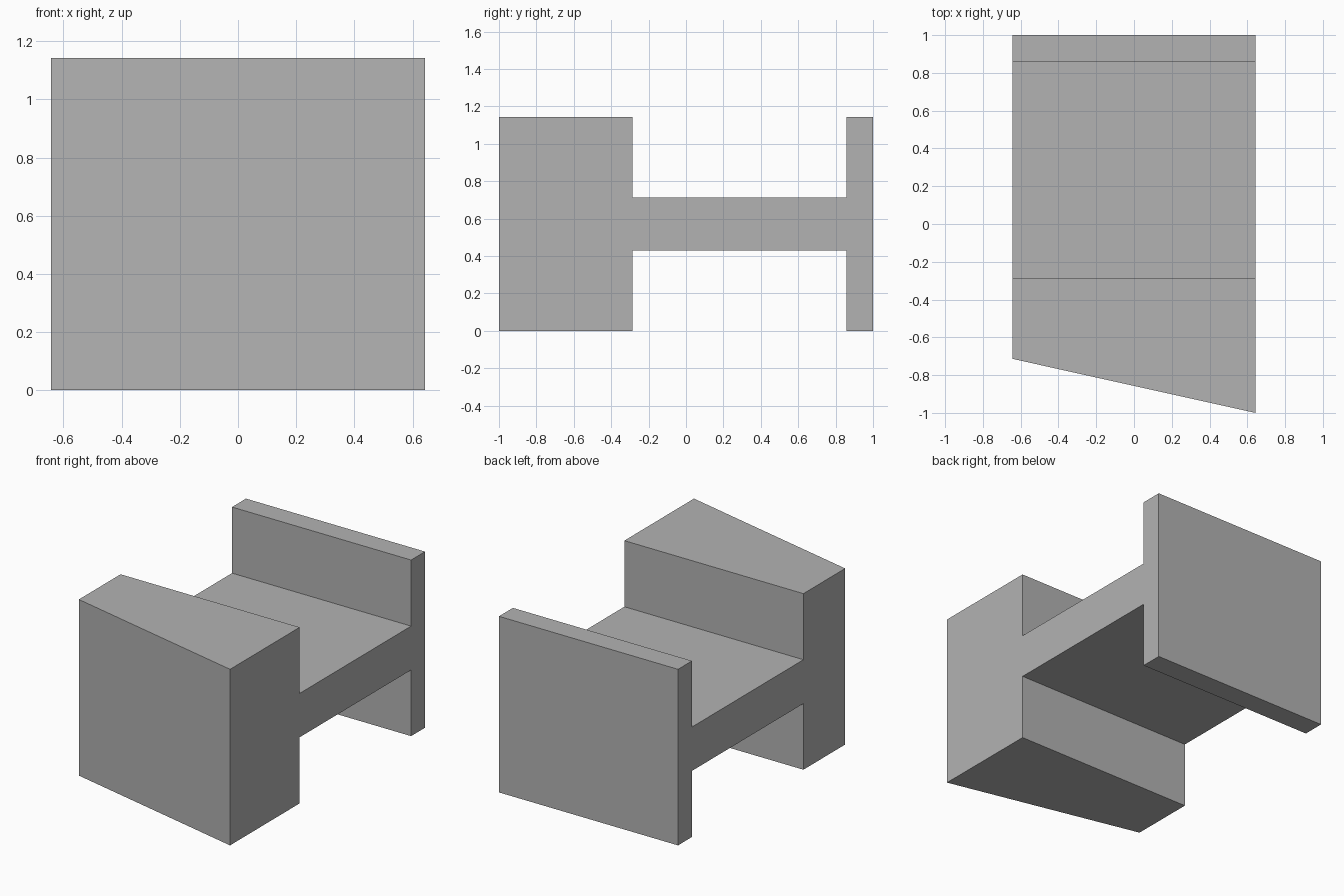
import bpy
import bmesh
from mathutils import Vector

cube = bpy.data.objects.get("Cube")
if cube:
    bpy.data.objects.remove(cube, do_unlink=True)

HALF_W = 0.643      # half width along x
HEIGHT = 1.143
WEB_LOW, WEB_TOP = 0.429, 0.714
FRONT, BLOCK_BACK, FLANGE_FRONT, BACK = -1.0, -0.286, 0.857, 1.0
SKEW = 0.286        # how far the front face recedes on the right side

# One plain grey finish
grey = bpy.data.materials.new("plain_grey")
grey.use_nodes = True
colour = (0.45, 0.45, 0.45, 1.0)
grey.diffuse_color = colour
grey.node_tree.nodes["Principled BSDF"].inputs["Base Color"].default_value = colour

# H-shaped side profile (y, z): thick front block, web, thin back flange
profile = [
    (FRONT, 0), (BLOCK_BACK, 0), (BLOCK_BACK, WEB_LOW), (FLANGE_FRONT, WEB_LOW),
    (FLANGE_FRONT, 0), (BACK, 0), (BACK, HEIGHT), (FLANGE_FRONT, HEIGHT),
    (FLANGE_FRONT, WEB_TOP), (BLOCK_BACK, WEB_TOP), (BLOCK_BACK, HEIGHT), (FRONT, HEIGHT),
]
bm = bmesh.new()
side = bm.faces.new([bm.verts.new((HALF_W, y, z)) for y, z in profile])
result = bmesh.ops.extrude_face_region(bm, geom=[side], use_keep_orig=True)
far_verts = [g for g in result["geom"] if isinstance(g, bmesh.types.BMVert)]
bmesh.ops.translate(bm, verts=far_verts, vec=Vector((-2 * HALF_W, 0, 0)))

# Slanted front face
for v in far_verts:
    if v.co.y < BLOCK_BACK - 0.1:
        v.co.y += SKEW
bmesh.ops.recalc_face_normals(bm, faces=bm.faces)

mesh = bpy.data.meshes.new("slanted_h_block")
bm.to_mesh(mesh)
bm.free()
mesh.materials.append(grey)
block = bpy.data.objects.new("slanted_h_block", mesh)
bpy.context.collection.objects.link(block)
